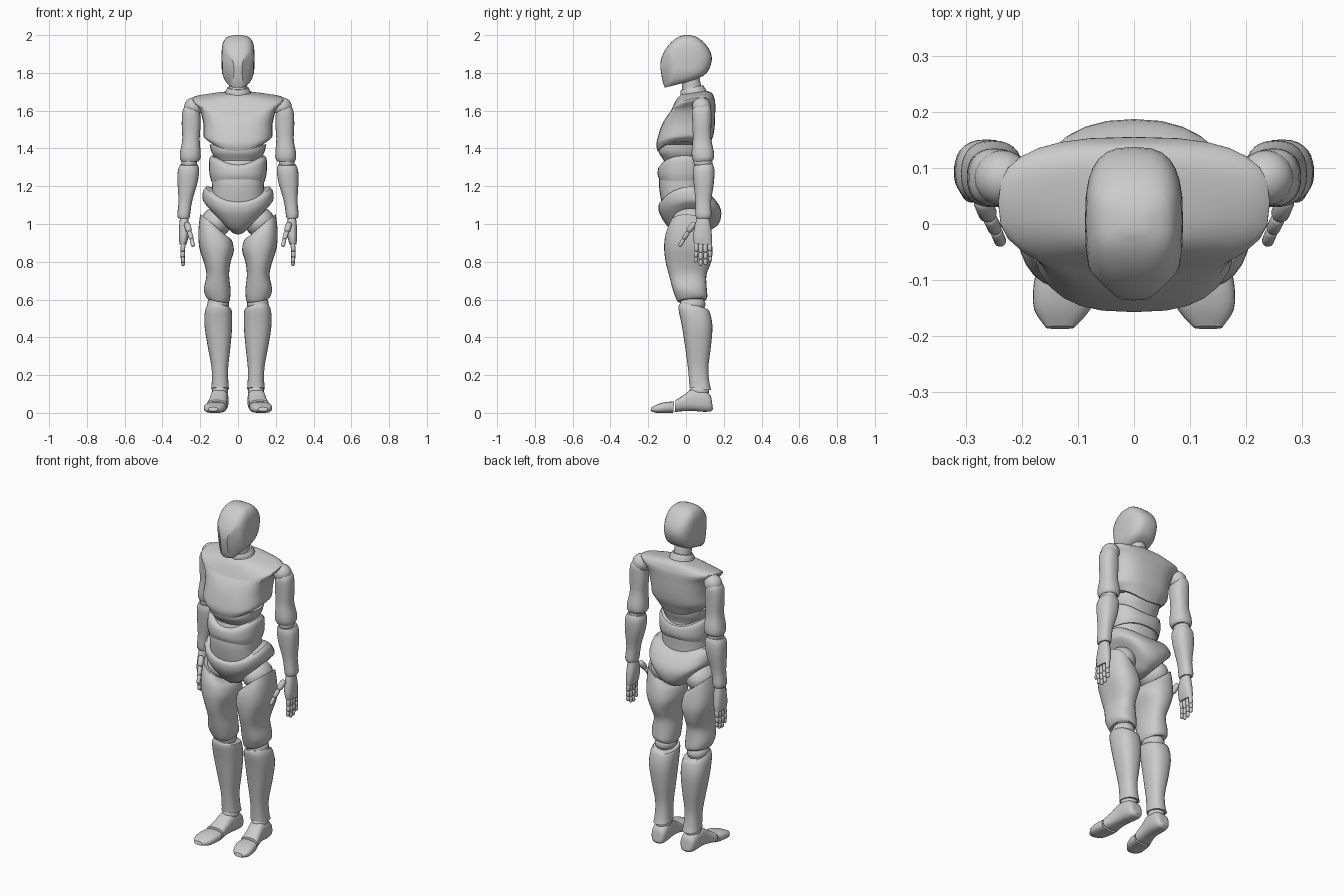
import bpy, bmesh, math
from mathutils import Vector, Matrix


def finish(name, bm, mirror, angle=38):
    bmesh.ops.recalc_face_normals(bm, faces=bm.faces)
    me = bpy.data.meshes.new(name)
    bm.to_mesh(me)
    bm.free()
    me.shade_smooth()
    me.set_sharp_from_angle(angle=math.radians(angle))
    ob = bpy.data.objects.new(name, me)
    bpy.context.collection.objects.link(ob)
    if mirror:
        ob.modifiers.new("Mirror", 'MIRROR').use_mirror_merge = False
    return ob


def spline(a, b, c, d, t):
    # Catmull-Rom blend of four section rows
    return [0.5 * (2*q + (r - p)*t + (2*p - 5*q + 4*r - s)*t*t + (3*q - p - 3*r + s)*t**3)
            for p, q, r, s in zip(a, b, c, d)]


def loft(name, rows, p=2.4, mirror=False, n=28, steps=3, cuts=()):
    # row: centre x, half width, front y, back y, front z, back z, side lift, sideways tilt
    rows = [list(r) + [0] * (8 - len(r)) for r in rows]
    secs = []
    for i in range(len(rows) - 1):
        q = [rows[max(0, min(len(rows) - 1, i + k))] for k in (-1, 0, 1, 2)]
        secs += [spline(*q, s / steps) for s in range(steps)]
    secs.append(rows[-1])
    bm = bmesh.new()
    rings = []
    for cx, hw, yf, yb, zf, zb, lift, tilt in secs:
        ring = []
        for k in range(n):
            a = 2 * math.pi * k / n
            u = math.copysign(abs(math.cos(a)) ** (2 / p), math.cos(a))
            v = math.copysign(abs(math.sin(a)) ** (2 / p), math.sin(a))
            f = (v + 1) / 2
            ring.append(bm.verts.new((cx + hw * u, yf + (yb - yf) * f,
                                      zf + (zb - zf) * f + lift * u * u + tilt * u)))
        rings.append(ring)
    for a, b in zip(rings, rings[1:]):
        for k in range(n):
            bm.faces.new((a[k], a[(k + 1) % n], b[(k + 1) % n], b[k]))
    for ring in (rings[0], rings[-1]):
        c = bm.verts.new(sum((v.co for v in ring), Vector()) / n)
        for k in range(n):
            bm.faces.new((ring[k], ring[(k + 1) % n], c))
    # slice flat facets
    for co, no in cuts:
        geom = bm.verts[:] + bm.edges[:] + bm.faces[:]
        cut = bmesh.ops.bisect_plane(bm, geom=geom, plane_co=co, plane_no=no, clear_outer=True)
        edges = [e for e in cut['geom_cut'] if isinstance(e, bmesh.types.BMEdge)]
        bmesh.ops.holes_fill(bm, edges=edges)
    return finish(name, bm, mirror)


def ball(name, co, scale):
    bm = bmesh.new()
    bmesh.ops.create_uvsphere(bm, u_segments=20, v_segments=12, radius=1,
                              matrix=Matrix.Translation(co) @ Matrix.Diagonal((*scale, 1)))
    return finish(name, bm, True)


def capsules(name, points, radii):
    # chain of tapered capsules along a path, one per finger bone
    bm = bmesh.new()
    for a, b, r in zip(points, points[1:], radii):
        a, b = Vector(a), Vector(b)
        made = bmesh.ops.create_uvsphere(bm, u_segments=12, v_segments=7, radius=r)['verts']
        h = max((b - a).length / 2 - r * 0.8, 0.001)
        m = Matrix.Translation((a + b) / 2) @ (b - a).to_track_quat('Z', 'Y').to_matrix().to_4x4()
        for v in made:
            v.co.z += math.copysign(h, v.co.z)
            v.co = m @ v.co
    return finish(name, bm, True)


# Head with two flat slanted face panels
loft("head", [
    (0, .045, -.112, .02, 1.722, 1.755), (0, .068, -.122, .06, 1.75, 1.768),
    (0, .084, -.132, .11, 1.80, 1.80), (0, .087, -.136, .136, 1.85, 1.86),
    (0, .087, -.122, .130, 1.90, 1.91), (0, .082, -.09, .10, 1.95, 1.955),
    (0, .062, -.05, .06, 1.985, 1.988), (0, .02, -.015, .02, 2.0, 2.0)], p=2.9,
    cuts=[((s * .030, -.128, 1.85), (s * .70, -.68, -.08)) for s in (-1, 1)])

# Neck and collar
loft("neck", [(0, .05, -.025, .085, 1.66, 1.68), (0, .047, -.02, .08, 1.72, 1.73),
              (0, .045, -.025, .07, 1.78, 1.78)], p=2)
loft("collar", [(0, .07, -.03, .11, 1.67, 1.70), (0, .064, -.03, .10, 1.695, 1.72),
                (0, .055, -.025, .09, 1.71, 1.735)], p=2)

# Chest shell with overhanging shoulders, and the dark rib block below it
loft("chest", [
    (0, .07, -.025, .115, 1.685, 1.705), (0, .14, -.05, .14, 1.66, 1.69, .012),
    (0, .232, -.075, .153, 1.61, 1.655, .038), (0, .238, -.085, .155, 1.59, 1.63, .04),
    (0, .205, -.105, .155, 1.565, 1.60, .03), (0, .184, -.13, .153, 1.52, 1.53, .01),
    (0, .183, -.152, .145, 1.45, 1.47, .01), (0, .172, -.157, .13, 1.415, 1.43, .03),
    (0, .155, -.150, .115, 1.385, 1.39, .05)], p=2.7)
loft("ribs", [(0, .15, -.14, .11, 1.42, 1.42), (0, .14, -.145, .105, 1.38, 1.38),
              (0, .12, -.12, .095, 1.34, 1.35), (0, .10, -.10, .085, 1.30, 1.31)])

# Waist core and belly band
loft("waist_core", [(0, .11, -.11, .085, 1.36, 1.36), (0, .138, -.138, .098, 1.26, 1.26),
                    (0, .138, -.142, .098, 1.19, 1.19), (0, .145, -.125, .10, 1.09, 1.09)])
loft("belly_band", [
    (0, .140, -.135, .105, 1.31, 1.315, .05), (0, .152, -.147, .113, 1.295, 1.30, .045),
    (0, .152, -.150, .116, 1.26, 1.265, .01), (0, .142, -.141, .106, 1.235, 1.24, -.01)])

# Pelvis with raised leg openings
loft("pelvis", [
    (0, .170, -.135, .115, 1.115, 1.165, .055), (0, .185, -.146, .145, 1.10, 1.14, .055),
    (0, .187, -.142, .18, 1.06, 1.09, .055), (0, .17, -.115, .186, 1.01, 1.04, .08),
    (0, .12, -.075, .165, .965, .99, .08), (0, .035, -.02, .10, .945, .955, .01)], p=2.3)

# Legs
ball("hip_joint", (.115, .02, 1.01), (.08, .095, .08))
loft("thigh", [
    (.128, .072, -.085, .115, .995, .985, 0, .06), (.121, .088, -.107, .128, .95, .94, 0, .03),
    (.114, .092, -.116, .141, .88, .86, 0, .01), (.110, .070, -.108, .130, .80, .79),
    (.107, .060, -.090, .108, .73, .73), (.110, .070, -.072, .110, .66, .66),
    (.108, .066, -.055, .113, .61, .615, 0, .01), (.107, .056, -.045, .105, .59, .60, 0, .01)],
    mirror=True)
ball("knee_joint", (.105, .035, .575), (.058, .068, .05))
loft("shin", [
    (.102, .060, -.035, .115, .575, .545, 0, .01), (.104, .071, -.04, .127, .55, .53),
    (.104, .073, -.022, .140, .46, .46), (.100, .060, -.005, .132, .35, .35),
    (.096, .044, .010, .118, .24, .24), (.095, .044, .017, .124, .16, .16),
    (.095, .047, .018, .134, .135, .12)], mirror=True)
ball("ankle_joint", (.096, .07, .115), (.043, .052, .04))
loft("foot", [
    (.095, .022, .143, .137, .02, .06), (.095, .040, .130, .128, .008, .095),
    (.097, .047, .09, .09, .006, .122), (.100, .047, .04, .032, .010, .125),
    (.106, .048, -.008, -.012, .010, .095), (.113, .055, -.06, -.055, .004, .068)],
    p=2.7, mirror=True)
loft("toes", [
    (.115, .055, -.068, -.063, 0, .060), (.121, .058, -.11, -.108, 0, .057),
    (.128, .050, -.155, -.150, 0, .046), (.132, .025, -.187, -.182, .010, .030)],
    p=2.7, mirror=True)

# Arms
ball("shoulder_joint", (.235, .082, 1.62), (.05, .05, .05))
loft("upper_arm", [
    (.246, .034, .045, .125, 1.625, 1.625), (.248, .046, .032, .134, 1.595, 1.60),
    (.248, .050, .034, .134, 1.53, 1.53), (.249, .046, .036, .134, 1.45, 1.45),
    (.252, .054, .030, .147, 1.385, 1.385), (.253, .055, .032, .148, 1.35, 1.35),
    (.254, .047, .040, .140, 1.33, 1.335)], mirror=True)
ball("elbow_joint", (.258, .09, 1.325), (.042, .05, .04))
loft("forearm", [
    (.260, .046, .042, .140, 1.31, 1.32), (.262, .056, .036, .150, 1.28, 1.29),
    (.267, .053, .040, .148, 1.22, 1.22), (.279, .036, .050, .133, 1.12, 1.12),
    (.287, .034, .050, .135, 1.05, 1.05), (.286, .029, .055, .130, 1.03, 1.03)], mirror=True)

# Hands
loft("palm", [
    (.286, .020, .060, .120, 1.04, 1.04), (.285, .027, .045, .132, .985, .985),
    (.288, .025, .038, .138, .93, .925), (.291, .018, .043, .137, .895, .89)], mirror=True)
for i, (finger, tip) in enumerate([("index", .797), ("middle", .780), ("ring", .784), ("little", .802)]):
    y, spread, top = .055 + .0235 * i, .004 * (i - 1.5), .898
    path = [(.290 + .003 * math.sin(t * 3), y + spread * t * .5, top + (tip - top) * t)
            for t in (0, .42, .73, 1)]
    capsules(finger + "_finger", path, (.0125, .0118, .0105))
capsules("thumb", [(.272, .045, 1.005), (.258, .012, .96), (.246, -.012, .92), (.237, -.034, .882)],
         (.017, .013, .011))
